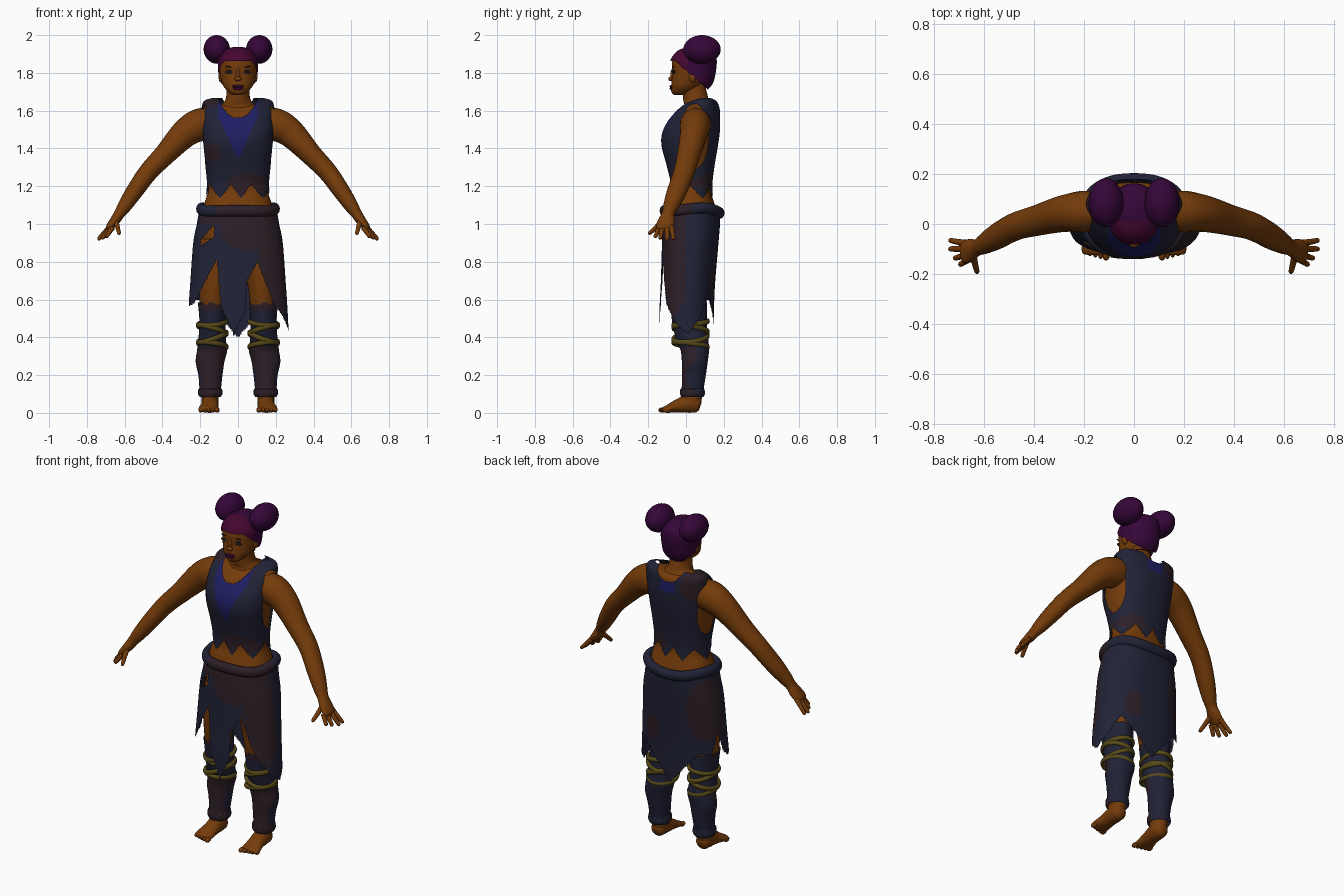
import bpy, bmesh, math
from mathutils import Vector, Matrix


def mat(name, r, g, b):
    m = bpy.data.materials.new(name)
    m.diffuse_color = (r, g, b, 1)
    return m


SKIN = mat("brown skin", 0.175, 0.044, 0.003)
NAVY = mat("navy cloth", 0.015, 0.016, 0.037)
PLUM = mat("plum cloth", 0.026, 0.014, 0.021)
BLUE = mat("blue cloth", 0.013, 0.013, 0.125)
HAIR = mat("purple hair", 0.035, 0.002, 0.040)
HAIRLINE = mat("magenta hairline", 0.058, 0.002, 0.030)
ROPE = mat("olive rope", 0.095, 0.068, 0.009)
LIPS = mat("dark lips", 0.040, 0.002, 0.025)
DARK = mat("dark lashes", 0.010, 0.006, 0.010)
EYE = mat("grey eye", 0.06, 0.06, 0.065)


def spline(pts, n, closed=False):
    """Catmull-Rom samples through tuples of any length."""
    k, out = len(pts), []
    get = (lambda i: pts[i % k]) if closed else (lambda i: pts[min(max(i, 0), k - 1)])
    for s in range(n):
        u = s / n * k if closed else s / (n - 1) * (k - 1)
        i = int(u) if closed else min(int(u), k - 2)
        t = u - i
        out.append([0.5 * (2 * b + (c - a) * t + (2 * a - 5 * b + 4 * c - d) * t * t
                           + (3 * b - a - 3 * c + d) * t ** 3)
                    for a, b, c, d in zip(get(i - 1), get(i), get(i + 1), get(i + 2))])
    return out


def finish(bm, name, mats, mirror=False):
    bmesh.ops.delete(bm, geom=[v for v in bm.verts if not v.link_faces], context='VERTS')
    bmesh.ops.recalc_face_normals(bm, faces=bm.faces)
    for f in bm.faces:
        f.smooth = True
    me = bpy.data.meshes.new(name)
    bm.to_mesh(me)
    bm.free()
    for m in mats:
        me.materials.append(m)
    ob = bpy.data.objects.new(name, me)
    bpy.context.collection.objects.link(ob)
    if mirror:
        ob.modifiers.new("mirror", 'MIRROR')
    return ob


def skin_rings(bm, rings, closed, cap, keep=None, colour=None):
    n, m = len(rings), len(rings[0])
    for i in range(n if closed else n - 1):
        for j in range(m):
            a, b = rings[i], rings[(i + 1) % n]
            q = (a[j], a[(j + 1) % m], b[(j + 1) % m], b[j])
            c = sum((v.co for v in q), Vector()) / 4
            if keep is None or keep(c):
                f = bm.faces.new(q)
                f.material_index = colour(c) if colour else 0
    if cap and not closed:
        bm.faces.new(rings[0])
        bm.faces.new(rings[-1])


def loft(name, rings, mats, rows=24, cols=32, p=2.0, cap=True, keep=None, colour=None, mirror=False):
    """Stack of horizontal rounded sections: (z, centre x, y front, y back, half width)."""
    bm, out = bmesh.new(), []
    for z, cx, y0, y1, rx in spline(rings, rows):
        ring = []
        for j in range(cols):
            a = 2 * math.pi * j / cols
            c, s = math.cos(a), math.sin(a)
            ring.append(bm.verts.new((cx + rx * math.copysign(abs(c) ** (2 / p), c),
                                      (y0 + y1) / 2 + (y1 - y0) / 2 * math.copysign(abs(s) ** (2 / p), s), z)))
        out.append(ring)
    skin_rings(bm, out, False, cap, keep, colour)
    return finish(bm, name, mats, mirror)


def tube(name, pts, mats, ref, n=24, sides=16, closed=False, mirror=False, colour=None):
    """Swept ellipse through (x, y, z, radius along ref, other radius)."""
    bm, out, path = bmesh.new(), [], spline(pts, n, closed)
    P = [Vector(q[:3]) for q in path]
    for i, q in enumerate(path):
        a, b = (P[i - 1], P[(i + 1) % n]) if closed else (P[max(i - 1, 0)], P[min(i + 1, n - 1)])
        t = (b - a).normalized()
        u = (Vector(ref) - t * t.dot(Vector(ref))).normalized()
        w = t.cross(u)
        out.append([bm.verts.new(P[i] + u * q[3] * math.cos(k * 2 * math.pi / sides)
                                 + w * q[4] * math.sin(k * 2 * math.pi / sides)) for k in range(sides)])
    skin_rings(bm, out, closed, True, None, colour)
    return finish(bm, name, mats, mirror)


def ball(name, c, r, m, mirror=False, tilt=0, seg=24):
    bm = bmesh.new()
    M = Matrix.Translation(c) @ Matrix.Rotation(tilt, 4, 'Y') @ Matrix.Diagonal((*r, 1))
    bmesh.ops.create_uvsphere(bm, u_segments=seg, v_segments=seg // 2, radius=1, matrix=M)
    return finish(bm, name, [m], mirror)


def patch(c, spots):
    return any((c.x - x) ** 2 / a ** 2 + (c.z - z) ** 2 / b ** 2 < 1 and c.y * side > 0
               for x, z, a, b, side in spots)


# body under the clothes
shirt = [(1.08, 0, -.09, .15, .18), (1.20, 0, -.08, .14, .165), (1.30, 0, -.10, .15, .172),
         (1.42, 0, -.13, .17, .188), (1.50, 0, -.12, .18, .194), (1.58, 0, -.07, .18, .195),
         (1.63, 0, -.02, .175, .19), (1.655, 0, .03, .16, .175), (1.668, 0, .07, .13, .13)]
body = [(.80, 0, -.09, .13, .18), (.95, 0, -.10, .15, .205), (1.05, 0, -.105, .165, .198), (1.11, 0, -.09, .15, .178)]
body += [(z - .012, x, a + .012, b - .012, w - .010) for z, x, a, b, w in shirt[1:7]] + [(1.635, 0, .03, .14, .12)]
loft("torso", body, [SKIN], 50, 48, 2.3)
loft("neck", [(1.56, 0, -.04, .15, .14), (1.62, 0, -.01, .14, .10), (1.66, 0, -.015, .12, .066),
              (1.74, 0, -.02, .10, .058)], [SKIN])
loft("thigh", [(.52, .135, -.07, .09, .066), (.65, .13, -.09, .10, .075), (.80, .12, -.10, .12, .092),
               (.92, .11, -.09, .13, .09)], [SKIN], mirror=True)

# arms, hands, fingers
tube("arm", [(.12, .055, 1.53, .07, .08), (.20, .05, 1.525, .083, .087), (.28, .042, 1.48, .074, .076),
             (.385, .015, 1.37, .062, .058), (.475, -.01, 1.275, .056, .051), (.55, -.05, 1.17, .052, .045),
             (.60, -.08, 1.095, .041, .037), (.627, -.094, 1.055, .033, .029), (.652, -.103, 1.018, .044, .026),
             (.68, -.113, .985, .046, .019), (.69, -.115, .972, .03, .01)], [SKIN], (0, 1, 0), 50, 20, mirror=True)
for i, (a, b) in enumerate([((.675, -.078, .99), (.742, -.065, .918)), ((.68, -.10, .985), (.742, -.10, .915)),
                            ((.675, -.125, .98), (.722, -.138, .92)), ((.665, -.142, .98), (.70, -.165, .928)),
                            ((.645, -.13, 1.01), (.628, -.198, .945))]):
    A, B = Vector(a), Vector(b)
    tube("thumb" if i == 4 else f"finger_{i + 1}",
         [(*A.lerp(B, t), r, r) for t, r in ((0, .015), (.5, .012), (.9, .010), (1, .003))],
         [SKIN], (0, 1, 0.1), 10, 10, mirror=True)

# feet and toes
tube("foot", [(.148, .076, .035, .02, .022), (.148, .06, .04, .038, .04), (.148, .02, .05, .045, .05),
              (.150, -.04, .037, .046, .037), (.155, -.09, .023, .054, .023), (.155, -.115, .017, .052, .016),
              (.155, -.122, .015, .04, .008)], [SKIN], (1, 0, 0), 30, 20, mirror=True)
loft("ankle", [(.03, .147, -.02, .07, .045), (.08, .147, -.025, .085, .045), (.13, .147, -.01, .09, .045)],
     [SKIN], 8, 20, mirror=True)
for i in range(5):
    ball(f"toe_{i + 1}", (.112 + .0215 * i, -.125 + .006 * i, .015), (.015 if i == 0 else .011, .022, .014),
         SKIN, True, seg=12)

# leg wraps, cuffs and rope
loft("leg_wrap", [(.085, .147, -.025, .093, .056), (.10, .147, -.031, .10, .064), (.125, .147, -.03, .098, .063),
                  (.135, .147, -.023, .095, .058), (.20, .146, -.021, .105, .064), (.27, .148, -.022, .115, .076),
                  (.33, .137, -.028, .122, .080), (.37, .137, -.045, .12, .075), (.45, .135, -.068, .112, .070),
                  (.52, .135, -.078, .11, .071), (.59, .136, -.085, .112, .078)], [NAVY, PLUM], 70, 40, cap=False,
     keep=lambda c: c.z < .58 + .006 * math.sin(c.x * 90 + c.y * 60),
     colour=lambda c: int(c.y < .03 + .03 * math.sin(c.z * 25) and (c.z < .35 or c.z > .54)), mirror=True)
for i, (z, tx, ty) in enumerate([(.475, -.008, .01), (.44, .022, -.012), (.40, -.025, .01), (.36, .01, -.012)]):
    pts = []
    for k in range(12):
        c, s = math.cos(k * math.pi / 6), math.sin(k * math.pi / 6)
        pts.append((.136 + .077 * c, .024 + .092 * s, z + tx * c + ty * s, .014, .010))
    tube(f"rope_loop_{i + 1}", pts, [ROPE], (0, 0, 1), 40, 8, True, True)

# torn skirt: hem height by direction, plus one hole
HEM = [(0, .42), (25, .50), (45, .61), (70, .50), (90, .40), (110, .50), (130, .60), (150, .60), (163, .72),
       (178, .60), (194, .565), (212, .58), (220, .63), (244, .81), (250, .57), (265, .41), (278, .53), (281, .70),
       (294, .80), (313, .58), (340, .46), (360, .42)]


def hem(c):
    a = math.degrees(math.atan2((c.y - .01) / .145, c.x / .255)) % 360
    for (a0, z0), (a1, z1) in zip(HEM, HEM[1:]):
        if a <= a1:
            return z0 + (z1 - z0) * (a - a0) / (a1 - a0)


def skirt_keep(c):
    u, w = c.x + .162, c.z - .932
    hole = c.y < 0 and abs(u) < .036 and abs(w - .9 * u) < .024 + .25 * u
    return c.z > hem(c) and not hole


SPOTS = [(.06, .97, .15, .11, -1), (.22, .85, .11, .24, -1), (.2, .6, .06, .13, -1), (-.20, .86, .09, .18, 1),
         (-.12, 1.03, .09, .04, -1), (.12, .70, .05, .08, 1)]
loft("torn_skirt", [(.39, 0, -.14, .145, .27), (.55, 0, -.14, .148, .262), (.70, 0, -.133, .155, .252),
                    (.90, 0, -.127, .172, .237), (1.0, 0, -.122, .18, .218), (1.08, 0, -.115, .182, .205)],
     [NAVY, PLUM], 110, 260, 2.3, False, skirt_keep, lambda c: int(patch(c, SPOTS)))
band = []
for k in range(20):
    a = k * math.pi / 10
    c, s = math.cos(a), math.sin(a)
    band.append((.198 * math.copysign(abs(c) ** .85, c), .032 + .148 * math.copysign(abs(s) ** .85, s),
                 1.072 + .008 * math.cos(2 * a) + .006 * math.sin(3 * a), .03, .024))
tube("waist_roll", band, [NAVY, PLUM], (0, 0, 1), 60, 12, True, colour=lambda c: int(c.y < .03 and c.x > -.12))


# sleeveless top with ragged hem, neckline and armholes
def shirt_keep(c):
    a = math.atan2(c.y - .03, c.x) / (2 * math.pi)
    tooth = abs((a * 7 + .1) % 1 - .5) * 2
    base = 1.565 if c.y < .07 else 1.61
    neck = c.z > base + 12 * max(0, abs(c.x) - .015) ** 2
    arm = abs(c.x) > .1 and ((c.y - .045) / .075) ** 2 + ((c.z - 1.465) / .172) ** 2 < 1
    return c.z > 1.135 + .075 * tooth and not neck and not arm


def shirt_colour(c):
    if c.y < .05 and abs(c.x) < .11 * (c.z - 1.34) / .24 and abs(c.x) < .105:
        return 2
    if c.y > .1 and c.z > 1.55 and abs(c.x) < .05:
        return 2
    return int(patch(c, [(.05, 1.21, .11, .06, -1), (-.14, 1.38, .05, .05, -1), (-.14, 1.6, .06, .08, 1),
                         (.1, 1.22, .07, .05, 1)]))


loft("ragged_top", shirt, [NAVY, PLUM, BLUE], 120, 200, 2.4, False, shirt_keep, shirt_colour)

# head and face
loft("head", [(1.682, 0, -.062, -.01, .025), (1.70, 0, -.078, .04, .052), (1.735, 0, -.078, .085, .08),
              (1.79, 0, -.073, .12, .095), (1.84, 0, -.075, .14, .099), (1.88, 0, -.066, .14, .095),
              (1.915, 0, -.035, .115, .07), (1.928, 0, 0, .08, .03)], [SKIN], 40, 40, 2.1)
ball("nose_tip", (0, -.081, 1.768), (.020, .013, .012), SKIN)
ball("nose_bridge", (0, -.072, 1.79), (.011, .011, .032), SKIN)
ball("upper_lip", (0, -.074, 1.729), (.032, .013, .008), LIPS)
ball("lower_lip", (0, -.074, 1.717), (.027, .013, .009), LIPS)
ball("ear", (.092, .035, 1.78), (.011, .020, .030), SKIN, True)
ball("lash_line", (.045, -.064, 1.806), (.022, .006, .010), DARK, True, .1)
ball("eyeball", (.045, -.066, 1.803), (.017, .007, .006), EYE, True)
ball("iris", (.045, -.069, 1.803), (.006, .006, .006), DARK, True)
ball("eyebrow", (.047, -.066, 1.832), (.022, .005, .0025), DARK, True, -.15)

# hair
loft("hair_cap", [(1.71, 0, .03, .115, .055), (1.745, 0, -.03, .142, .09), (1.80, 0, -.075, .157, .104),
                  (1.86, 0, -.083, .163, .106), (1.90, 0, -.062, .155, .090), (1.925, 0, -.03, .125, .062),
                  (1.938, 0, .02, .08, .02)], [HAIR, HAIRLINE], 60, 80, 2.1,
     keep=lambda c: c.z > 1.862 - .85 * max(0, c.y + .06),
     colour=lambda c: int(c.y < .01 or c.z < 1.78 and c.y < .08))
ball("hair_bun", (.112, .085, 1.924), (.070, .099, .076), HAIR, True, .15, 32)
